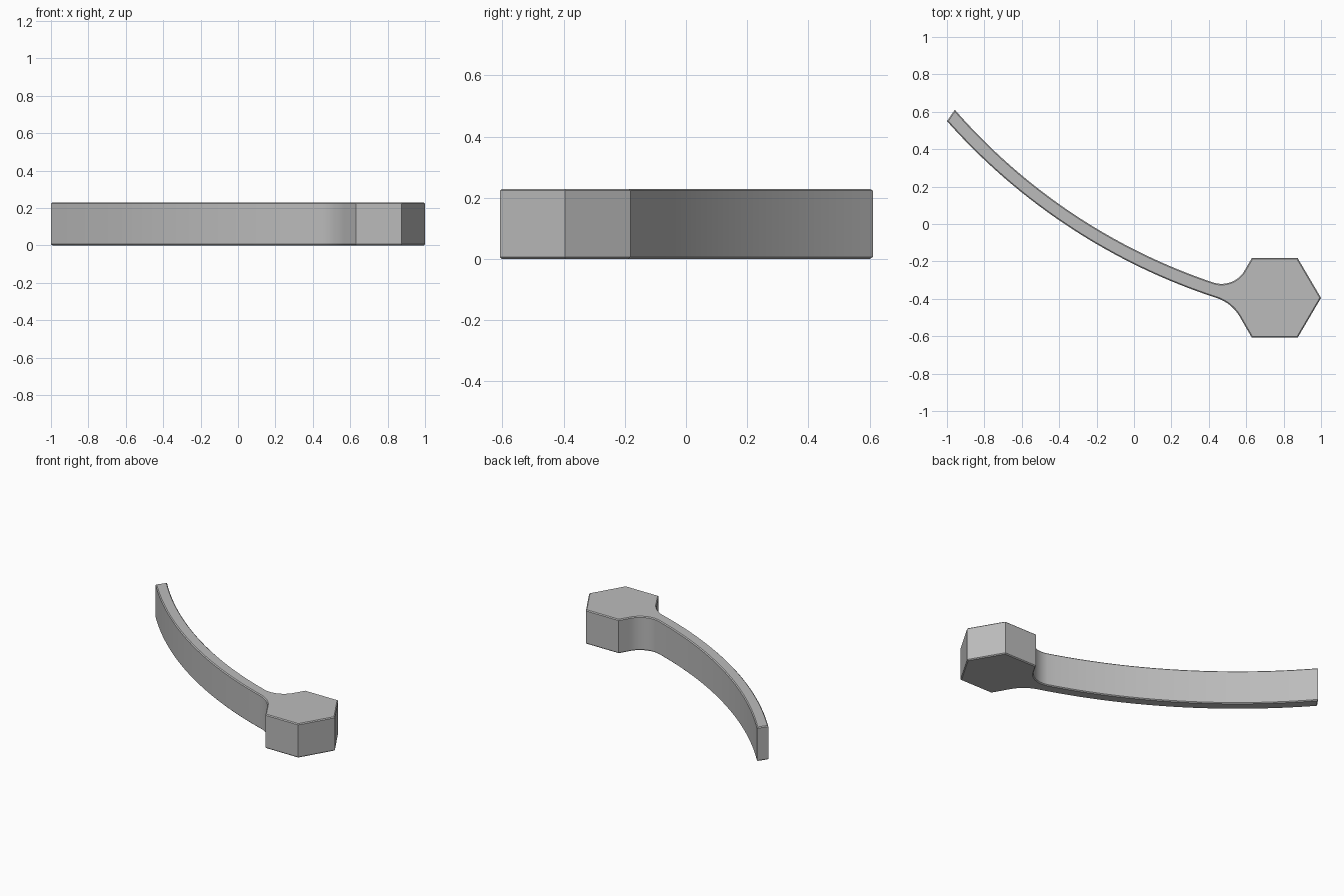
import bpy, bmesh
from math import sin, radians
from mathutils import Vector, Matrix

cube = bpy.data.objects.get("Cube")
if cube:
    bpy.data.objects.remove(cube, do_unlink=True)

HEIGHT, CHAMFER = 0.229, 0.006


def arc(start, end, turn, steps):
    """Points from start to end on a circle; positive turn bends left."""
    start, end = Vector(start), Vector(end)
    half = radians(turn) / 2
    points = [start]
    for i in range(1, steps):
        a = half * i / steps
        chord = (end - start) * (sin(a) / sin(half))
        points.append(start + Matrix.Rotation(a - half, 2) @ chord)
    return points + [end]


# Outline: lower arm edge, hexagonal head, upper arm edge
outline = arc((-1, 0.55), (0.44, -0.395), 30.4, 32)
outline += arc((0.44, -0.395), (0.565, -0.495), -42, 10)[1:]
outline += [Vector(p) for p in ((0.63, -0.608), (0.875, -0.608),
                                (1, -0.395), (0.875, -0.182), (0.63, -0.182))]
outline += arc((0.595, -0.242), (0.43, -0.315), -78, 14)
outline += arc((0.43, -0.315), (-0.958, 0.611), -30.5, 32)[1:]

# Extrude the outline and chamfer its top and bottom rims
bm = bmesh.new()
base = bm.faces.new([bm.verts.new((p.x, p.y, 0)) for p in outline])
top = bmesh.ops.extrude_face_region(bm, geom=[base], use_keep_orig=True)["geom"]
bmesh.ops.translate(bm, vec=(0, 0, HEIGHT),
                    verts=[v for v in top if isinstance(v, bmesh.types.BMVert)])
bmesh.ops.recalc_face_normals(bm, faces=bm.faces)
rims = [e for e in bm.edges if abs(e.verts[0].co.z - e.verts[1].co.z) < 0.001]
bmesh.ops.bevel(bm, geom=rims, offset=CHAMFER, offset_type='OFFSET',
                segments=1, profile=0.5, affect='EDGES')
bmesh.ops.recalc_face_normals(bm, faces=bm.faces)
mesh = bpy.data.meshes.new("hex_head_curved_arm")
bm.to_mesh(mesh)
bm.free()
handle = bpy.data.objects.new("hex_head_curved_arm", mesh)
bpy.context.collection.objects.link(handle)

# Plain grey finish
grey = bpy.data.materials.new("plain_grey")
grey.use_nodes = True
colour = (0.5, 0.5, 0.5, 1)
grey.diffuse_color = colour
grey.node_tree.nodes["Principled BSDF"].inputs["Base Color"].default_value = colour
mesh.materials.append(grey)

bpy.ops.object.select_all(action='DESELECT')
handle.select_set(True)
bpy.context.view_layer.objects.active = handle
bpy.ops.object.shade_smooth_by_angle(angle=radians(25))
